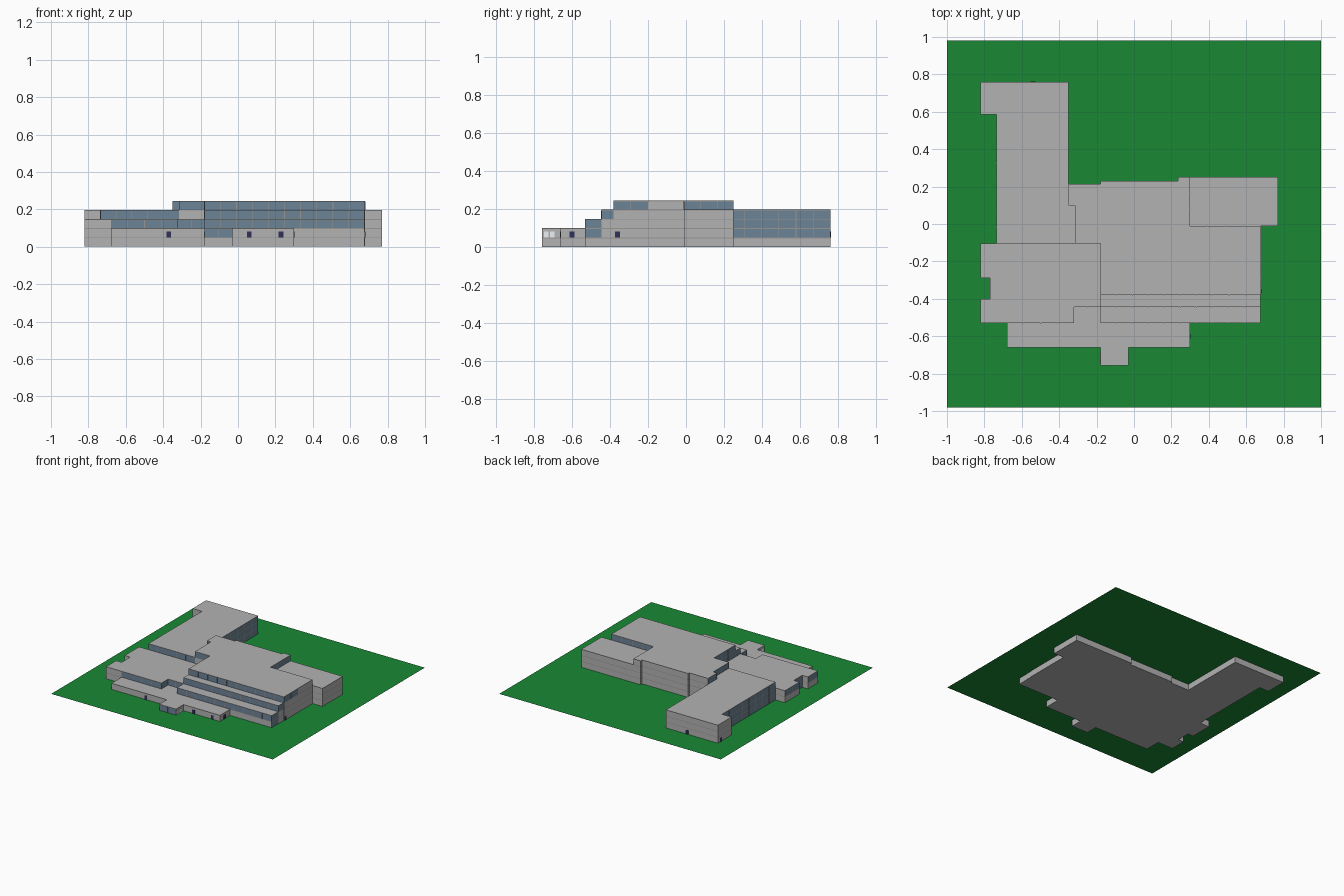
import bpy, bmesh, math
from mathutils import Vector

if "Cube" in bpy.data.objects:
    bpy.data.objects.remove(bpy.data.objects["Cube"])

# Storey heights: basement (below the lawn), then four floors
Z = [0.0, 0.05, 0.10, 0.148, 0.197, 0.245]
BAND = 0.004


def material(name, rgb):
    m = bpy.data.materials.new(name)
    m.diffuse_color = (*rgb, 1)
    m.use_nodes = True
    m.node_tree.nodes["Principled BSDF"].inputs["Base Color"].default_value = m.diffuse_color
    return m


concrete = material("concrete", (0.45, 0.45, 0.45))
glass = material("glass", (0.15, 0.23, 0.31))
band = material("floor_band", (0.33, 0.31, 0.29))
grass = material("grass", (0.01, 0.25, 0.035))
dark = material("door_dark", (0.03, 0.03, 0.10))
white = material("door_white", (0.85, 0.88, 0.9))


def finish(name, bm, mats):
    me = bpy.data.meshes.new(name)
    bm.to_mesh(me)
    bm.free()
    for m in mats:
        me.materials.append(m)
    ob = bpy.data.objects.new(name, me)
    bpy.context.collection.objects.link(ob)
    return ob


def add_box(bm, centre, size, angle=0.0, mat=0):
    r = bmesh.ops.create_cube(bm, size=1)
    c, s = math.cos(angle), math.sin(angle)
    for v in r["verts"]:
        x, y, z = (v.co[i] * size[i] for i in range(3))
        v.co = Vector(centre) + Vector((x * c - y * s, x * s + y * c, z))
    for f in {f for v in r["verts"] for f in v.link_faces}:
        f.material_index = mat


def block(name, outline, top):
    """Flat-roofed block; each corner is (x, y, glazed storeys of the wall that follows)."""
    rows = [(Z[0], 0, False)]
    for s in range(top):
        rows += [(Z[s + 1] - BAND, s, False), (Z[s + 1], s, True)]
    bm = bmesh.new()
    rings = [[bm.verts.new((p[0], p[1], r[0])) for p in outline] for r in rows]
    n = len(outline)
    for k in range(1, len(rows)):
        for i in range(n):
            j = (i + 1) % n
            f = bm.faces.new((rings[k - 1][i], rings[k - 1][j], rings[k][j], rings[k][i]))
            glazed = str(rows[k][1]) in outline[i][2]
            f.material_index = 2 if rows[k][2] else int(glazed)
    bm.faces.new(rings[-1])
    bm.faces.new(rings[0][::-1])
    # Slim mullions along the glazed walls
    for i in range(n):
        a, b = (Vector(outline[q][:2]) for q in (i, (i + 1) % n))
        d = b - a
        count = max(1, round(d.length / 0.09))
        for s in outline[i][2]:
            z0, z1 = Z[int(s)], Z[int(s) + 1] - BAND
            for q in range(1, count):
                p = a + d * q / count
                add_box(bm, (p.x, p.y, (z0 + z1) / 2), (0.003, 0.003, z1 - z0),
                        math.atan2(d.y, d.x), 2)
    return finish(name, bm, [concrete, glass, band])


# Lawn
bm = bmesh.new()
bm.faces.new([bm.verts.new((x, y, Z[1])) for x, y in ((-1, -.98), (1, -.98), (1, .98), (-1, .98))])
finish("lawn", bm, [grass])

# Long rear wing
block("rear_wing", [
    (-.735, -.105, "3"), (-.315, -.105, ""), (-.315, .1, ""), (-.35, .1, ""),
    (-.35, .215, "123"), (-.35, .76, ""), (-.82, .76, ""), (-.82, .585, ""),
    (-.735, .585, "123")], 4)

# Tallest central block
block("central_block", [
    (-.18, -.38, "4"), (.68, -.38, "4"), (.68, -.2, ""), (.68, -.01, "4"), (.3, -.01, "4"),
    (.3, .25, ""), (.235, .25, ""), (.235, .23, ""), (-.18, .23, ""), (-.18, .215, ""),
    (-.35, .215, "4"), (-.35, .1, "4"), (-.315, .1, "4"), (-.315, -.105, "4"),
    (-.18, -.105, "34")], 5)

# East block
block("east_block", [(.3, -.01, ""), (.77, -.01, ""), (.77, .25, ""), (.3, .25, "")], 4)

# Stepped front terraces
block("upper_terrace", [(-.18, -.445, "3"), (.677, -.445, "3"), (.677, -.38, ""), (-.18, -.38, "3")], 4)
block("lower_terrace", [(-.18, -.53, "2"), (.675, -.53, "12"), (.675, -.445, ""), (-.18, -.445, "2")], 3)

# West block with a recess in its side
block("west_block", [
    (-.82, -.53, ""), (-.68, -.53, "2"), (-.32, -.53, "2"), (-.32, -.445, "2"), (-.18, -.445, ""),
    (-.18, -.105, ""), (-.82, -.105, "2"), (-.82, -.29, ""), (-.77, -.29, "12"),
    (-.77, -.4, ""), (-.82, -.4, "2")], 3)

# Single-storey front range with entrance porch
block("front_range", [
    (-.68, -.66, ""), (-.18, -.66, ""), (-.18, -.757, "1"), (-.03, -.757, ""), (-.03, -.66, ""),
    (.3, -.66, ""), (.3, -.53, ""), (-.18, -.53, ""), (-.18, -.445, ""), (-.32, -.445, ""),
    (-.32, -.53, ""), (-.68, -.53, "")], 2)


# Doors: position, whether the wall faces along x, material
def door(name, x, y, side, mat):
    bm = bmesh.new()
    add_box(bm, (x, y, Z[1] + .016), (.003, .025, .032) if side else (.025, .003, .032))
    finish(name, bm, [mat])


for i, x in enumerate((-.37, .06, .23)):
    door(f"front_door_{i + 1}", x, -.66, False, dark)
for i, y in enumerate((-.735, -.703)):
    door(f"porch_east_door_{i + 1}", -.03, y, True, white)
    door(f"porch_west_door_{i + 1}", -.18, y, True, white)
door("range_side_door", .3, -.6, True, dark)
door("terrace_side_door", .68, -.36, True, dark)
door("wing_rear_door", -.54, .76, False, dark)
door("wing_side_door", -.82, .72, True, dark)
